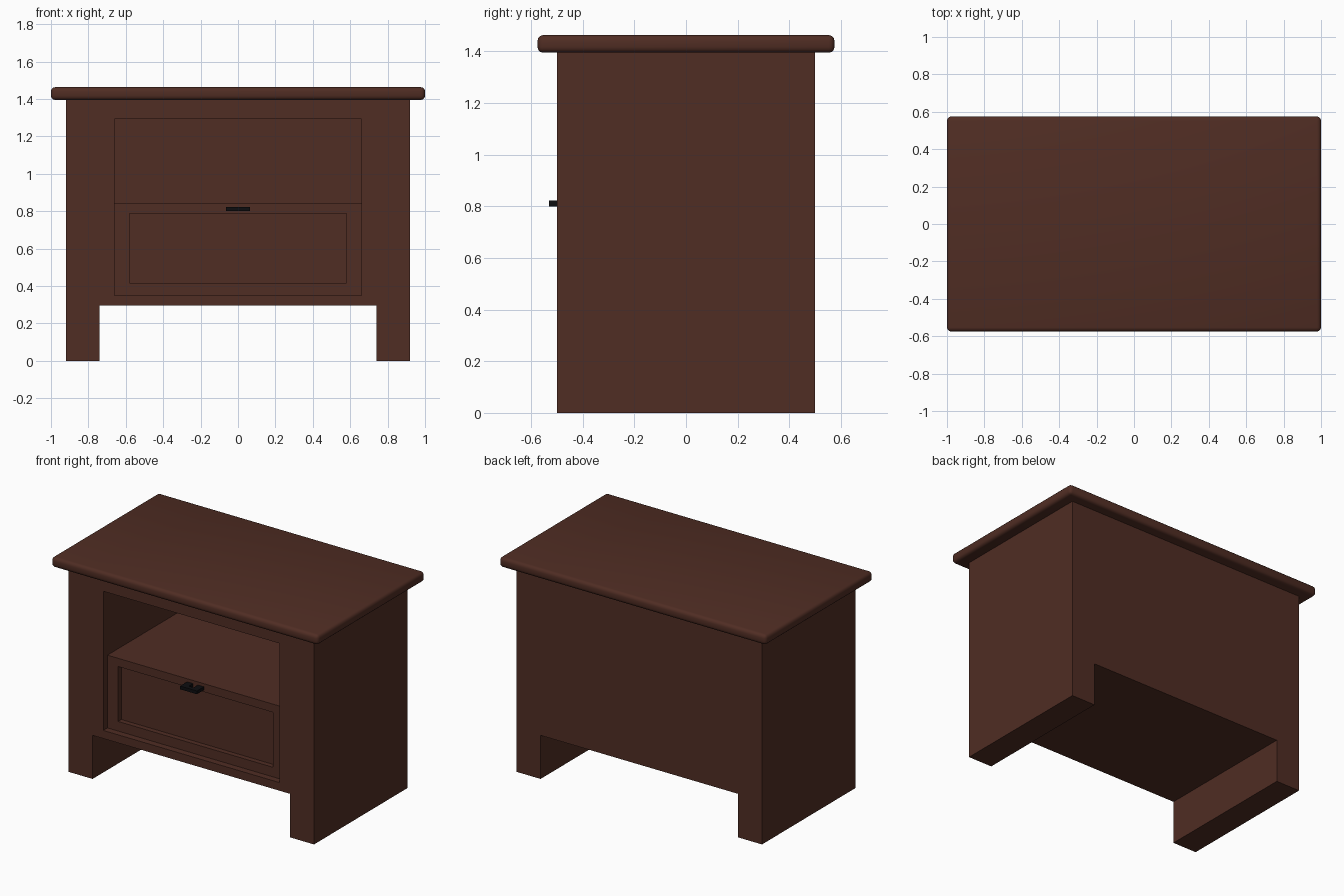
import bpy, bmesh

if "Cube" in bpy.data.objects:
    bpy.data.objects.remove(bpy.data.objects["Cube"])


def material(name, rgb):
    m = bpy.data.materials.new(name)
    m.diffuse_color = (*rgb, 1)
    m.use_nodes = True
    m.node_tree.nodes["Principled BSDF"].inputs["Base Color"].default_value = m.diffuse_color
    return m


WOOD = material("dark_wood", (0.08, 0.026, 0.017))
METAL = material("black_metal", (0.004, 0.004, 0.005))


def finish(name, bm, mat):
    bmesh.ops.recalc_face_normals(bm, faces=bm.faces)
    me = bpy.data.meshes.new(name)
    bm.to_mesh(me)
    bm.free()
    ob = bpy.data.objects.new(name, me)
    bpy.context.collection.objects.link(ob)
    if mat:
        me.materials.append(mat)
    return ob


def box_bm(x, y, z):
    bm = bmesh.new()
    bmesh.ops.create_cube(bm, size=1)
    for v in bm.verts:
        v.co = [r[0] if c < 0 else r[1] for c, r in zip(v.co, (x, y, z))]
    return bm


def prism(name, points, to_3d, vec, mat):
    bm = bmesh.new()
    face = bm.faces.new([bm.verts.new(to_3d(a, b)) for a, b in points])
    ext = bmesh.ops.extrude_face_region(bm, geom=[face])
    bmesh.ops.translate(bm, vec=vec, verts=[v for v in ext["geom"] if isinstance(v, bmesh.types.BMVert)])
    return finish(name, bm, mat)


def activate(ob):
    bpy.ops.object.select_all(action='DESELECT')
    ob.select_set(True)
    bpy.context.view_layer.objects.active = ob


# Cabinet body: front outline with two feet, extruded through the depth
half = [(0.74, 0.295), (0.74, 0), (0.92, 0), (0.92, 1.395)]
outline = half + [(-x, z) for x, z in reversed(half)]
body = prism("cabinet_body", outline, lambda x, z: (x, -0.5, z), (0, 1.0, 0), WOOD)

# Front opening cut into the body
cutter = finish("opening_cutter", box_bm((-0.66, 0.66), (-0.7, 0.45), (0.35, 1.293)), None)
cut = body.modifiers.new("opening", 'BOOLEAN')
cut.operation = 'DIFFERENCE'
cut.solver = 'EXACT'
cut.object = cutter
activate(body)
bpy.ops.object.modifier_apply(modifier=cut.name)
bpy.data.objects.remove(cutter)

# Drawer block whose top forms the shelf, with a sunken front panel
bm = box_bm((-0.66, 0.66), (-0.455, 0.45), (0.35, 0.843))
bm.normal_update()
front = min(bm.faces, key=lambda f: f.calc_center_median().y)
bmesh.ops.inset_individual(bm, faces=[front], thickness=0.06)
for v in front.verts:
    v.co.x = 0.58 if v.co.x > 0 else -0.58
    v.co.z = 0.787 if v.co.z > 0.6 else 0.415
ext = bmesh.ops.extrude_discrete_faces(bm, faces=[front])
sunk = ext["faces"][0]
for v in sunk.verts:
    v.co.y += 0.035
finish("drawer", bm, WOOD)

# U-shaped drawer handle
u_half = [(0.018, -0.5), (0.018, -0.45), (0.063, -0.45), (0.063, -0.53)]
u_shape = u_half + [(-x, y) for x, y in reversed(u_half)]
prism("drawer_handle", u_shape, lambda x, y: (x, y, 0.8), (0, 0, 0.022), METAL)

# Overhanging top with rounded edges
top = finish("table_top", box_bm((-1, 1), (-0.575, 0.575), (1.395, 1.463)), WOOD)
bev = top.modifiers.new("round_edges", 'BEVEL')
bev.width = 0.022
bev.segments = 3
activate(top)
bpy.ops.object.modifier_apply(modifier=bev.name)
bpy.ops.object.shade_smooth_by_angle()
